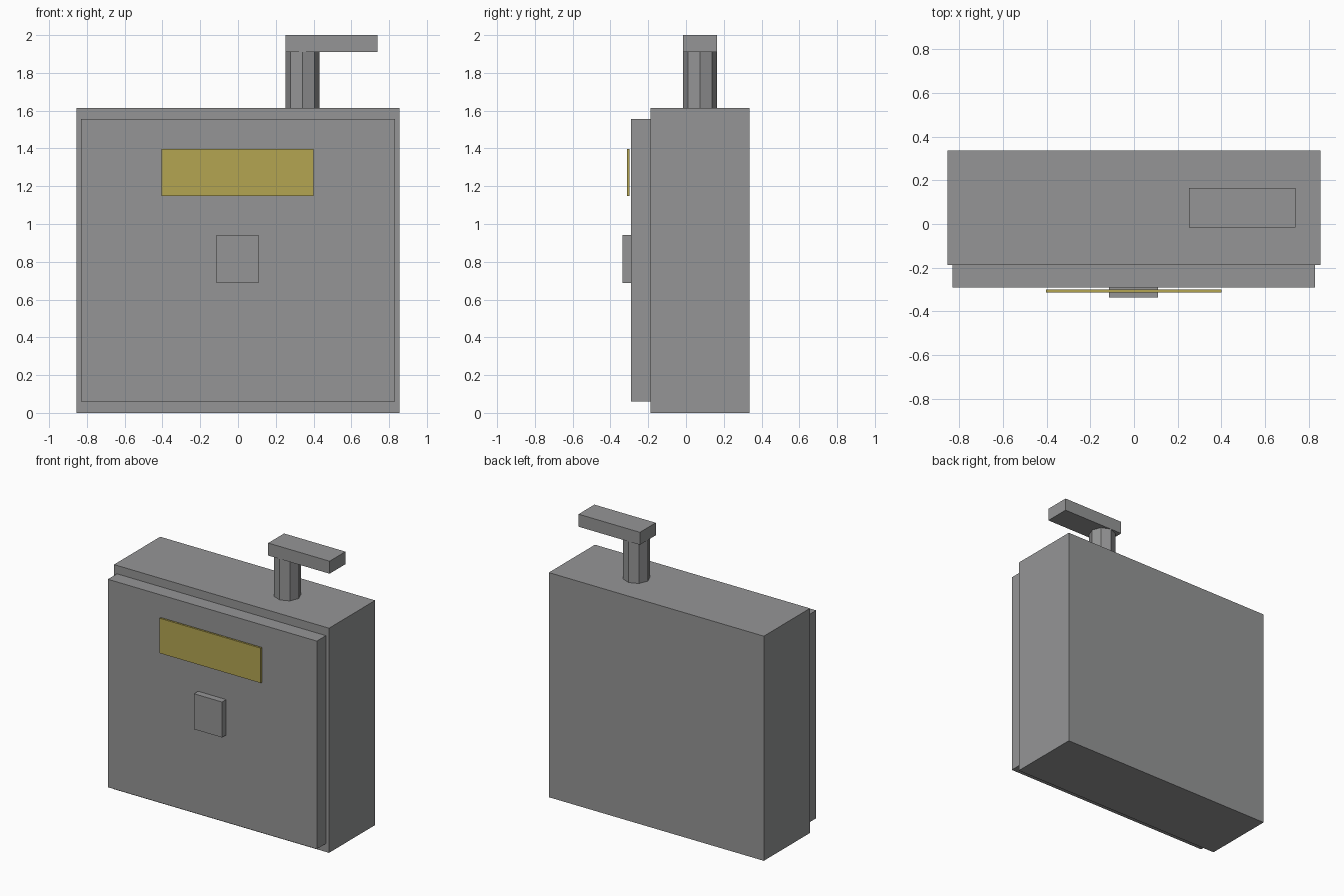
import bpy
import bmesh
from mathutils import Matrix

if "Cube" in bpy.data.objects:
    bpy.data.objects.remove(bpy.data.objects["Cube"])


def material(name, rgb):
    m = bpy.data.materials.new(name)
    m.diffuse_color = (*rgb, 1.0)
    m.use_nodes = True
    m.node_tree.nodes["Principled BSDF"].inputs["Base Color"].default_value = m.diffuse_color
    return m


grey = material("metal_grey", (0.30, 0.302, 0.305))
yellow = material("label_yellow", (0.455, 0.375, 0.083))


def finish(name, bm, mat):
    mesh = bpy.data.meshes.new(name)
    bm.to_mesh(mesh)
    bm.free()
    mesh.materials.append(mat)
    obj = bpy.data.objects.new(name, mesh)
    bpy.context.collection.objects.link(obj)
    return obj


def box(name, x, y, z, mat):
    """Box from (min, max) ranges on each axis."""
    bm = bmesh.new()
    size = [r[1] - r[0] for r in (x, y, z)]
    mid = [(r[0] + r[1]) / 2 for r in (x, y, z)]
    bmesh.ops.create_cube(bm, size=1, matrix=Matrix.Translation(mid) @ Matrix.Diagonal((*size, 1)))
    return finish(name, bm, mat)


def post(name, x, y, z, radius, sides, mat):
    """Upright faceted post, with corners on the x and y axes."""
    bm = bmesh.new()
    bmesh.ops.create_cone(bm, cap_ends=True, segments=sides, radius1=radius, radius2=radius,
                          depth=z[1] - z[0], matrix=Matrix.Translation((x, y, sum(z) / 2)))
    return finish(name, bm, mat)


# Cabinet and its slightly smaller front door
box("cabinet_body", (-0.855, 0.855), (-0.187, 0.337), (0, 1.615), grey)
box("front_door", (-0.832, 0.83), (-0.29, -0.187), (0.06, 1.555), grey)

# Door fittings
box("label_plate", (-0.404, 0.4), (-0.313, -0.299), (1.147, 1.398), yellow)
box("door_latch", (-0.115, 0.109), (-0.337, -0.29), (0.687, 0.942), grey)

# Octagonal conduit with a sideways arm on top
post("top_conduit", 0.341, 0.075, (1.615, 1.91), 0.09, 8, grey)
box("conduit_arm", (0.251, 0.739), (-0.015, 0.165), (1.91, 2.0), grey)
